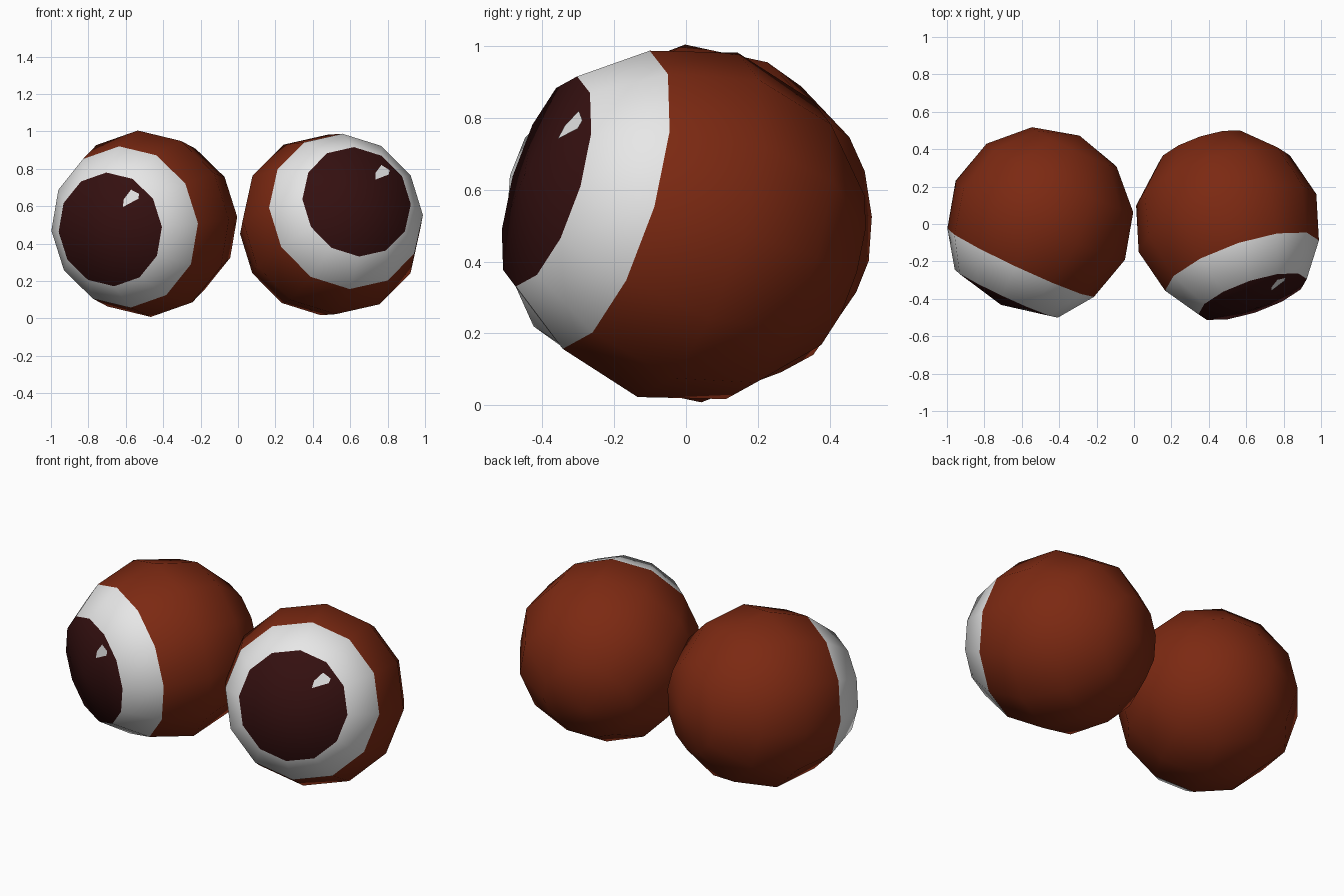
import bpy, bmesh, math
from mathutils import Vector, Matrix

if "Cube" in bpy.data.objects:
    bpy.data.objects.remove(bpy.data.objects["Cube"])


def material(name, rgb):
    m = bpy.data.materials.new(name)
    m.diffuse_color = (*rgb, 1)
    m.use_nodes = True
    m.node_tree.nodes["Principled BSDF"].inputs["Base Color"].default_value = m.diffuse_color
    return m


SHELL = material("rust brown", (0.20, 0.022, 0.006))
WHITE = material("eye white", (0.80, 0.80, 0.80))
PUPIL = material("dark maroon", (0.034, 0.005, 0.005))

R, RIM = 0.5, 0.305             # ball radius, widened pupil rim radius
RIM_D = R * math.cos(math.pi / 6)


def add_object(name, bm, mats, matrix, smooth):
    me = bpy.data.meshes.new(name)
    bm.to_mesh(me)
    bm.free()
    for m in mats:
        me.materials.append(m)
    for p in me.polygons:
        p.use_smooth = smooth
    ob = bpy.data.objects.new(name, me)
    bpy.context.collection.objects.link(ob)
    ob.matrix_world = matrix


def eye(side, centre, gaze, up):
    # local z = gaze direction, local x = up
    g = Vector(gaze).normalized()
    u = Vector(up)
    u = (u - g * u.dot(g)).normalized()
    frame = Matrix((u, g.cross(u), g)).transposed().to_4x4()
    frame = Matrix.Translation(centre) @ frame

    # eyeball: 12 x 6 sphere whose front rings are pupil and white
    bm = bmesh.new()
    bmesh.ops.create_uvsphere(bm, u_segments=12, v_segments=6, radius=R)
    for v in bm.verts:
        if abs(v.co.z - RIM_D) < 0.01:
            v.co.xy = v.co.xy * (RIM / (R / 2))
    for f in bm.faces:
        z = f.calc_center_median().z
        f.material_index = 2 if z > 0.43 else 1 if z > 0.27 else 0
    add_object(side + "_eyeball", bm, (SHELL, WHITE, PUPIL), frame, True)

    # glint: small plate lying on one facet of the pupil
    bm = bmesh.new()
    slope = (R - RIM_D) / (RIM * math.cos(math.radians(15)))
    outline = [(0.10, 0.118), (0.105, 0.158), (0.145, 0.208), (0.19, 0.183), (0.185, 0.157)]
    verts = [bm.verts.new((b, -a, R + 0.004 - slope * (a + b) / math.sqrt(2)))
             for a, b in outline]
    f = bm.faces.new(verts)
    f.normal_update()
    if f.normal.z < 0:
        f.normal_flip()
    add_object(side + "_glint", bm, (WHITE,), frame, False)


eye("left", (-0.501, 0.02, 0.506), (-0.42, -0.905, -0.07), (-0.07, -0.045, 0.997))
eye("right", (0.5, 0.005, 0.502), (0.31, -0.91, 0.28), (-0.046, 0.28, 0.958))
